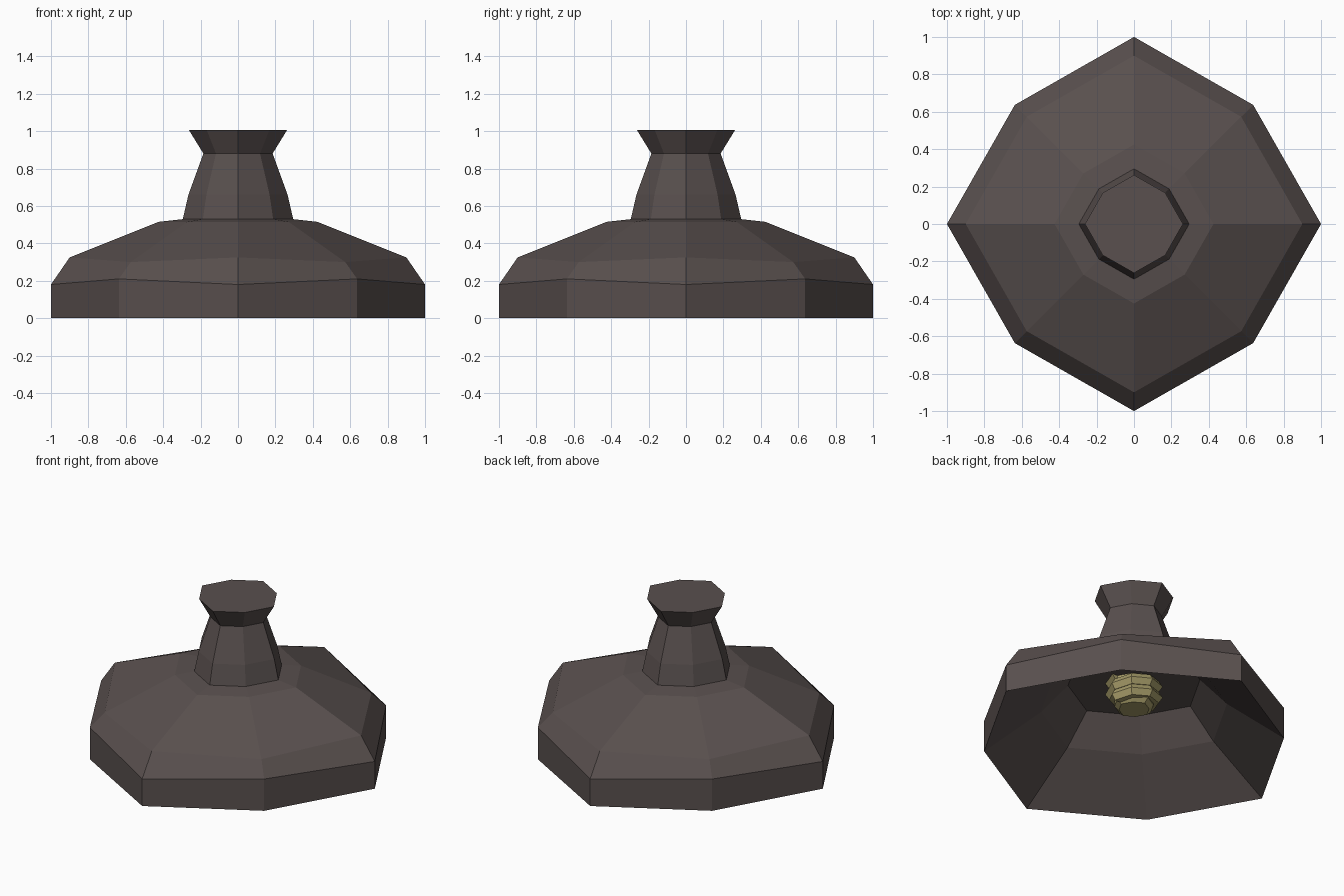
import bpy, bmesh, math

if "Cube" in bpy.data.objects:
    bpy.data.objects.remove(bpy.data.objects["Cube"])

def material(name, rgb):
    m = bpy.data.materials.new(name)
    m.diffuse_color = (*rgb, 1)
    m.use_nodes = True
    m.node_tree.nodes["Principled BSDF"].inputs["Base Color"].default_value = m.diffuse_color
    return m

METAL = material("dark_metal", (0.10, 0.08, 0.077))
GLOW = material("bulb_yellow", (0.38, 0.33, 0.14))

def skin(name, rings, mat):
    """Bridge equal-sized point rings into a capped, flat-shaded skin."""
    bm = bmesh.new()
    loops = [[bm.verts.new(p) for p in ring] for ring in rings]
    n = len(loops[0])
    for a, b in zip(loops, loops[1:]):
        for i in range(n):
            j = (i + 1) % n
            bm.faces.new((a[i], a[j], b[j], b[i]))
    bm.faces.new(loops[0][::-1])
    bm.faces.new(loops[-1])
    bmesh.ops.recalc_face_normals(bm, faces=bm.faces)
    mesh = bpy.data.meshes.new(name)
    bm.to_mesh(mesh)
    bm.free()
    mesh.materials.append(mat)
    ob = bpy.data.objects.new(name, mesh)
    bpy.context.collection.objects.link(ob)
    return ob

def octagon(r, z_axis, z_diag=None):
    """Eight corners; the diagonal ones sit slightly further in."""
    z_diag = z_axis if z_diag is None else z_diag
    ring = []
    for i in range(8):
        k = r * (0.637 * math.sqrt(2) if i % 2 else 1)
        a = i * math.pi / 4
        ring.append((k * math.cos(a), k * math.sin(a), z_diag if i % 2 else z_axis))
    return ring

# Shade: inner ceiling, inner wall, thin rim, then outer wall to the top
skin("shade", [octagon(*p) for p in (
    (0.44, 0.43), (0.62, 0.255), (1.0, 0.0), (1.0, 0.18, 0.21),
    (0.90, 0.325, 0.30), (0.425, 0.515), (0.29, 0.53))], METAL)

# Neck with flared mounting cap
skin("neck", [octagon(*p) for p in (
    (0.295, 0.515), (0.295, 0.53), (0.265, 0.66), (0.185, 0.88), (0.262, 1.005))], METAL)

# Spiral bulb: low-poly tube swept along a helix
turns, steps, sides = 2, 8, 6
rings = []
for s in range(turns * steps + 1):
    a = s * 2 * math.pi / steps
    z = 0.29 + 0.075 * s / steps
    ring = []
    for k in range(sides):
        t = k * 2 * math.pi / sides
        r = 0.125 + 0.048 * math.cos(t)
        ring.append((r * math.cos(a), r * math.sin(a), z + 0.042 * math.sin(t)))
    rings.append(ring)
skin("bulb_spiral", rings, GLOW)

# Bulb core filling the spiral
skin("bulb_core", [octagon(*p) for p in (
    (0.10, 0.245), (0.13, 0.27), (0.13, 0.44))], GLOW)
